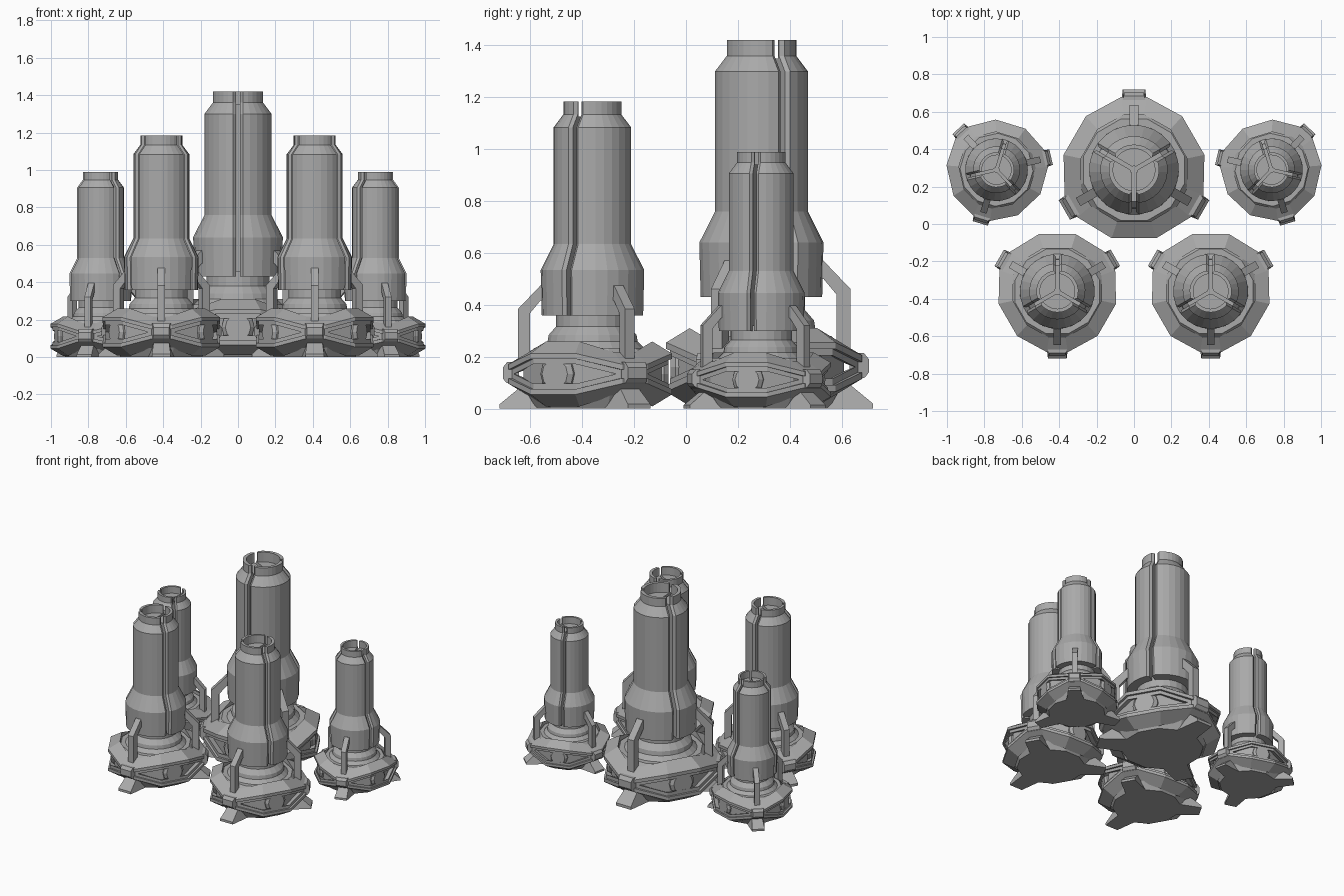
import bpy, bmesh, math
from math import radians, sin, cos, asin, pi
from mathutils import Matrix, Vector

if "Cube" in bpy.data.objects:
    bpy.data.objects.remove(bpy.data.objects["Cube"])

grey = bpy.data.materials.new("plain_grey")
grey.use_nodes = True
GREY = (0.4, 0.4, 0.4, 1)
grey.diffuse_color = GREY
grey.node_tree.nodes["Principled BSDF"].inputs["Base Color"].default_value = GREY

FLATS = [radians(a) for a in (270, 30, 150)]   # panel sides, slits
FEET = [radians(a) for a in (90, 210, 330)]    # struts, feet
parts = {}


def finish(name, bm):
    bmesh.ops.recalc_face_normals(bm, faces=bm.faces)
    mesh = bpy.data.meshes.new(name)
    bm.to_mesh(mesh)
    bm.free()
    mesh.materials.append(grey)
    parts[name] = mesh


def polar(r, a, z):
    return Vector((r * cos(a), r * sin(a), z))


def skin(bm, columns, closed):
    """Bridge closed cross-sections; cap the ends of an open run."""
    rows = [[bm.verts.new(p) for p in col] for col in columns]
    n = len(rows[0])
    pairs = list(zip(rows, rows[1:])) + ([(rows[-1], rows[0])] if closed else [])
    for a, b in pairs:
        for i in range(n):
            j = (i + 1) % n
            bm.faces.new((a[i], a[j], b[j], b[i]))
    if not closed:
        bm.faces.new(rows[0])
        bm.faces.new(rows[-1])


def lathe(bm, profile, sides):
    rows = [[bm.verts.new(polar(r, 2 * pi * (i + 0.5) / sides, z)) for i in range(sides)]
            for r, z in profile]
    for a, b in zip(rows, rows[1:]):
        for i in range(sides):
            j = (i + 1) % sides
            bm.faces.new((a[i], a[j], b[j], b[i]))
    bm.faces.new(rows[0])
    bm.faces.new(rows[-1])


def radial_prism(bm, outline, angle, half_widths):
    """Extrude an (r, z) outline sideways; one half width per point."""
    m = Matrix.Rotation(angle, 4, 'Z')
    cols = [[m @ Vector((r, s * w, z)) for (r, z), w in zip(outline, half_widths)] for s in (-1, 1)]
    skin(bm, cols, False)


# Split barrel: three solid sectors with bevelled slit edges
outer = [(0.235, 0.43), (0.24, 0.64), (0.18, 0.76), (0.18, 1.30), (0.135, 1.36), (0.135, 1.42)]
inner = [(0.112, 1.42), (0.112, 1.35), (0.02, 1.35), (0.02, 0.43)]
bm = bmesh.new()
for foot in FEET:
    def column(t, gap, sink):
        pts = [(r - sink, z) for r, z in outer] + inner
        return [polar(r, foot + t * (pi / 3 - asin(min(gap, r * 0.7) / r)), z) for r, z in pts]
    cols = [column(-1, 0.01, 0.015)]
    cols += [column(-1 + i / 4, 0.026, 0) for i in range(9)]
    cols += [column(1, 0.01, 0.015)]
    skin(bm, cols, False)
finish("split_barrel", bm)

# Neck and hub under the barrel
bm = bmesh.new()
lathe(bm, [(0.28, 0.20), (0.25, 0.27), (0.21, 0.31), (0.205, 0.34), (0.17, 0.38), (0.17, 0.46)], 24)
finish("hub", bm)

# Base body behind the bands
bm = bmesh.new()
lathe(bm, [(0.27, 0), (0.33, 0.10), (0.33, 0.22), (0.28, 0.28)], 12)
finish("base", bm)

# Wavy stepped bands that part around each panel and meet at each foot
section = [(-0.095, 0.055), (0, 0), (0, -0.025), (-0.016, -0.025), (-0.016, -0.05), (-0.095, -0.02)]
stations = []
for flat in FLATS:
    stations += [(flat + radians(d), r, z) for d, r, z in
                 ((-18, 0.385, 0.255), (18, 0.385, 0.255), (50, 0.395, 0.205), (70, 0.395, 0.205))]
MID = 0.16
for name, flip in (("upper_band", 1), ("lower_band", -1)):
    bm = bmesh.new()
    skin(bm, [[polar(r + dr, a, MID + flip * (z + dz - MID)) for dr, dz in section]
              for a, r, z in stations], True)
    finish(name, bm)

# Round bosses in the panels
bm = bmesh.new()
for flat in FLATS:
    turn = Matrix.Rotation(flat, 4, 'Z') @ Matrix.Rotation(pi / 2, 4, 'Y')
    for r1, r2, depth, start in ((0.088, 0.088, 0.07, 0.26), (0.088, 0.068, 0.02, 0.33)):
        place = Matrix.Rotation(flat, 4, 'Z') @ Matrix.Translation((start + depth / 2, 0, MID))
        bmesh.ops.create_cone(bm, cap_ends=True, segments=12, radius1=r1, radius2=r2, depth=depth,
                              matrix=place @ Matrix.Rotation(pi / 2, 4, 'Y'))
finish("panel_bosses", bm)

# Bent struts, foot clamps and wedge feet
strut = [(0.20, 0.57), (0.24, 0.57), (0.345, 0.46), (0.345, 0.18), (0.29, 0.18), (0.29, 0.44), (0.24, 0.50), (0.20, 0.50)]
clamp = [(0.34, 0.10), (0.40, 0.12), (0.415, 0.14), (0.415, 0.19), (0.395, 0.215), (0.34, 0.215)]
foot_wedge = [(0.20, 0), (0.43, 0), (0.43, 0.02), (0.345, 0.09), (0.20, 0.09)]
for name, outline, widths in (("struts", strut, [0.025] * 8),
                              ("foot_clamps", clamp, [0.07, 0.055, 0.05, 0.05, 0.055, 0.07]),
                              ("feet", foot_wedge, [0.09, 0.06, 0.06, 0.05, 0.06])):
    bm = bmesh.new()
    for a in FEET:
        radial_prism(bm, outline, a, widths)
    finish(name, bm)

# Five towers sharing the same parts
towers = [("centre", 0, 0.29, 1, 0)]
for side, s in (("left", 1), ("right", -1)):
    towers.append((side + "_front", s * 0.41, -0.36, 0.834, 180))
    towers.append((side + "_outer", s * 0.735, 0.29, 0.697, -43 * s))
for label, x, y, scale, turn in towers:
    for name, mesh in parts.items():
        ob = bpy.data.objects.new(label + "_" + name, mesh)
        ob.location = (x, y, 0)
        ob.rotation_euler = (0, 0, radians(turn))
        ob.scale = (scale, scale, scale)
        bpy.context.scene.collection.objects.link(ob)
